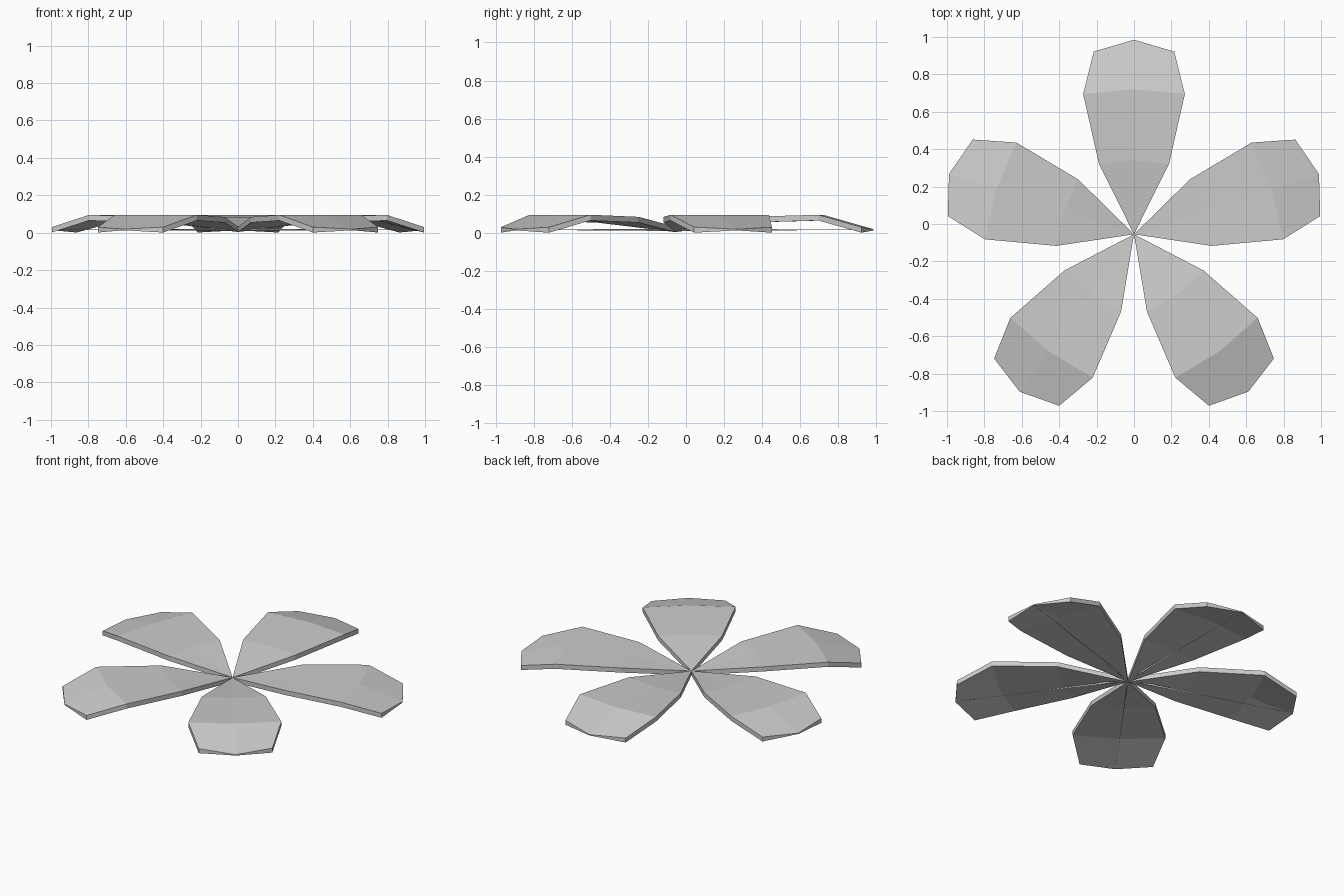
import bpy, bmesh, math
from mathutils import Matrix

if "Cube" in bpy.data.objects:
    bpy.data.objects.remove(bpy.data.objects["Cube"])

CENTRE = Matrix.Translation((0, -0.055, 0))

# Petal sections: edge radius, middle radius, half width, edge top z, middle top z, edge depth, middle depth
SECTIONS = [
    (0.375, 0.395, 0.187, 0.084, 0.084, 0.030, 0.030),
    (0.750, 0.775, 0.272, 0.095, 0.095, 0.030, 0.030),
    (0.977, 1.040, 0.215, 0.030, 0.019, 0.029, 0.006),
]


def finish(name, bm, angle):
    bmesh.ops.recalc_face_normals(bm, faces=bm.faces)
    bm.transform(CENTRE @ Matrix.Rotation(angle, 4, 'Z'))
    mesh = bpy.data.meshes.new(name)
    bm.to_mesh(mesh)
    bm.free()
    bpy.context.collection.objects.link(bpy.data.objects.new(name, mesh))


def petal(name, angle):
    bm = bmesh.new()

    def layer(root_z, below):
        root = bm.verts.new((0, 0, root_z))
        rows = [[bm.verts.new((-w, r, z - below * d)),
                 bm.verts.new((0, rm, zm - below * dm)),
                 bm.verts.new((w, r, z - below * d))]
                for r, rm, w, z, zm, d, dm in SECTIONS]
        for i in (0, 1):
            bm.faces.new((root, rows[0][i + 1], rows[0][i]))
            for a, b in zip(rows, rows[1:]):
                bm.faces.new((a[i], a[i + 1], b[i + 1], b[i]))
        # outline running around the petal
        return [root] + [r[0] for r in rows] + [rows[-1][1]] + [r[2] for r in reversed(rows)]

    top, bottom = layer(0.032, 0), layer(0.004, 1)
    n = len(top)
    for i in range(n):
        j = (i + 1) % n
        bm.faces.new((top[i], top[j], bottom[j], bottom[i]))
    finish(name, bm, angle)


def rib(name, angle):
    # Slim straight rib running under the arch from root to tip
    bm = bmesh.new()
    base = [bm.verts.new(p) for p in ((-0.003, 0.01, 0.022), (0.003, 0.01, 0.022), (0, 0.01, 0.01))]
    tip = bm.verts.new((0, 1.035, 0.016))
    bm.faces.new(base)
    for i in range(3):
        bm.faces.new((base[i], base[(i + 1) % 3], tip))
    finish(name, bm, angle)


# Five petals around the centre
for k in range(5):
    petal(f"petal_{k + 1}", k * math.tau / 5)
    rib(f"petal_rib_{k + 1}", k * math.tau / 5)
